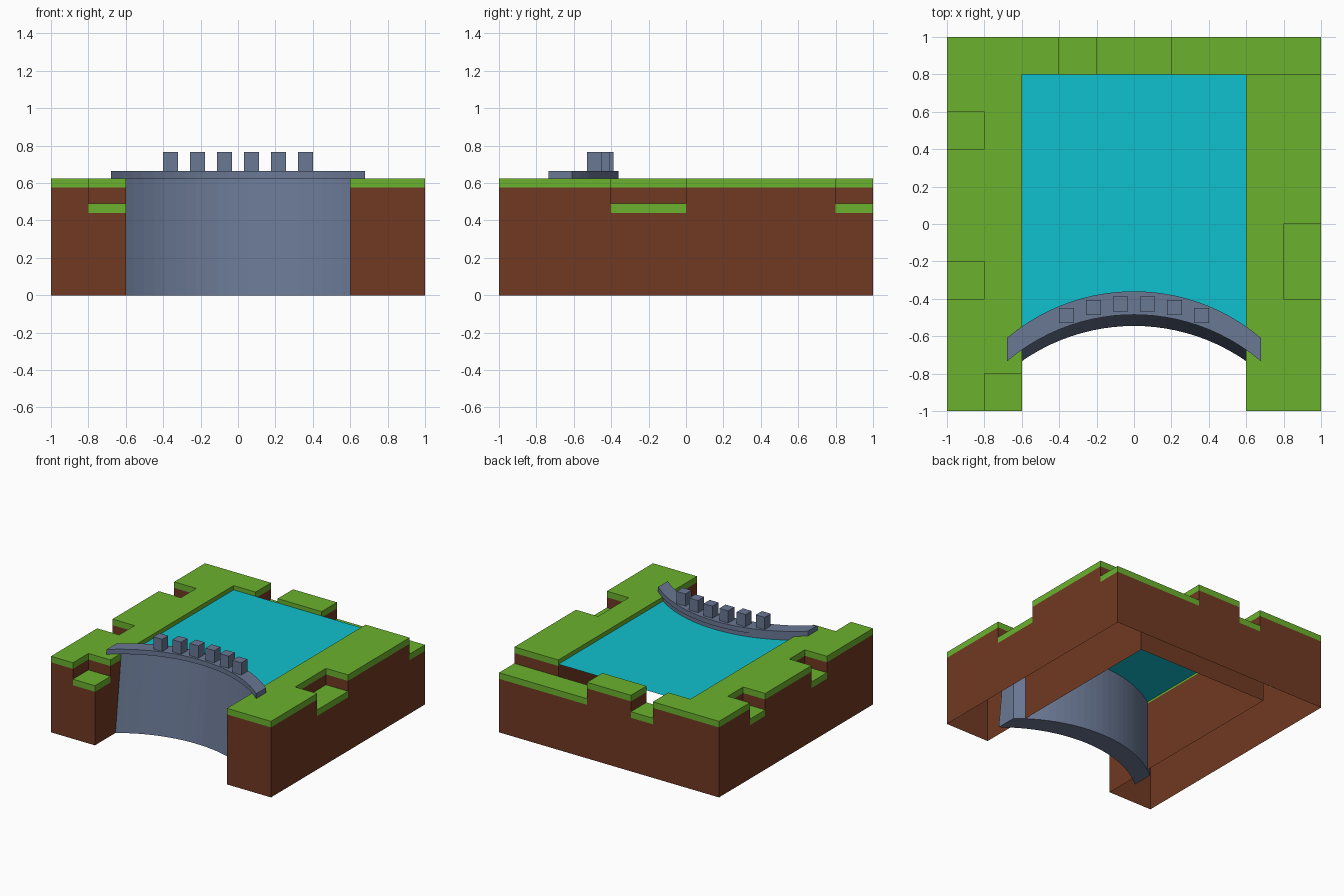
import bpy, bmesh, math

cube = bpy.data.objects.get("Cube")
if cube:
    bpy.data.objects.remove(cube, do_unlink=True)


def material(name, rgb):
    m = bpy.data.materials.new(name)
    m.use_nodes = True
    color = (*rgb, 1)
    m.diffuse_color = color
    m.node_tree.nodes["Principled BSDF"].inputs["Base Color"].default_value = color
    return m


DIRT = material("brown dirt", (0.165, 0.041, 0.016))
GRASS = material("green grass", (0.147, 0.445, 0.027))
WATER = material("turquoise water", (0.005, 0.533, 0.62))
STONE = material("grey blue stone", (0.144, 0.188, 0.296))


def finish(name, bm, *mats):
    mesh = bpy.data.meshes.new(name)
    bm.to_mesh(mesh)
    bm.free()
    for m in mats:
        mesh.materials.append(m)
    obj = bpy.data.objects.new(name, mesh)
    bpy.context.collection.objects.link(obj)
    return obj


def face(bm, points, mat=0):
    f = bm.faces.new([bm.verts.new(p) for p in points])
    f.material_index = mat


# Terrain: hollow stepped shell on a grid of square cells, open underneath
N, CELL = 10, 0.2
HIGH, LOW, TURF = 0.625, 0.49, 0.05
LOW_CELLS = {(0, 7), (0, 3), (1, 0), (9, 3), (9, 4), (3, 9)} | {(i, 9) for i in range(6, N)}


def height(i, j):
    if not (0 <= i < N and 0 <= j < N) or (2 <= i < 8 and j < 9):
        return 0
    return LOW if (i, j) in LOW_CELLS else HIGH


def wall(bm, a, b, z0, z1, mat):
    face(bm, [(*a, z0), (*b, z0), (*b, z1), (*a, z1)], mat)


bm = bmesh.new()
for i in range(N):
    for j in range(N):
        h = height(i, j)
        if not h:
            continue
        x0, y0 = i * CELL - 1, j * CELL - 1
        x1, y1 = x0 + CELL, y0 + CELL
        corners = [(x0, y0), (x1, y0), (x1, y1), (x0, y1)]
        face(bm, [(*c, h) for c in corners], 1)
        for k, (di, dj) in enumerate([(0, -1), (1, 0), (0, 1), (-1, 0)]):
            other = height(i + di, j + dj)
            if other < h:
                a, b = corners[k], corners[(k + 1) % 4]
                wall(bm, a, b, other, h - TURF, 0)
                wall(bm, a, b, h - TURF, h, 1)
bmesh.ops.remove_doubles(bm, verts=bm.verts, dist=0.0001)
bmesh.ops.dissolve_limit(bm, angle_limit=0.01, verts=bm.verts, edges=bm.edges,
                         delimit={'MATERIAL'})
finish("terrain", bm, DIRT, GRASS)

# Dam: a cross-section of (y offset, z) swept along a shallow arc
HALF, BACK, RADIUS, SEGMENTS = 0.68, -0.36, 1.05, 24


def arc_y(x):
    return BACK - RADIUS + math.sqrt(RADIUS ** 2 - x ** 2)


def arc_xs(half):
    return [half * (2 * k / SEGMENTS - 1) for k in range(SEGMENTS + 1)]


def sweep(name, section, half):
    bm = bmesh.new()
    rings = [[bm.verts.new((x, arc_y(x) + dy, z)) for dy, z in section] for x in arc_xs(half)]
    n = len(section)
    for r, s in zip(rings, rings[1:]):
        for k in range(n):
            bm.faces.new([r[k], s[k], s[(k + 1) % n], r[(k + 1) % n]])
    bm.faces.new(rings[0])
    bm.faces.new(rings[-1][::-1])
    bmesh.ops.recalc_face_normals(bm, faces=bm.faces)
    return finish(name, bm, STONE)


sweep("dam_wall", [(-0.185, 0), (-0.01, 0), (-0.01, HIGH), (-0.11, HIGH)], HALF - 0.01)
sweep("dam_crest", [(-0.125, HIGH), (0, HIGH), (0, 0.665), (-0.125, 0.665)], HALF)

# Blocks standing along the crest
for k in range(6):
    x = (k - 2.5) * 0.144
    bm = bmesh.new()
    bmesh.ops.create_cube(bm, size=1)
    bmesh.ops.scale(bm, vec=(0.08, 0.08, 0.1), verts=bm.verts)
    bmesh.ops.translate(bm, vec=(x, arc_y(x) - 0.065, 0.715), verts=bm.verts)
    finish(f"crest_block_{k + 1}", bm, STONE)

# Water sheet from the dam to the back bank
bm = bmesh.new()
edge = [(x, arc_y(x) - 0.03, 0.59) for x in arc_xs(0.6)]
face(bm, edge + [(0.6, 0.8, 0.59), (-0.6, 0.8, 0.59)])
finish("water", bm, WATER)
